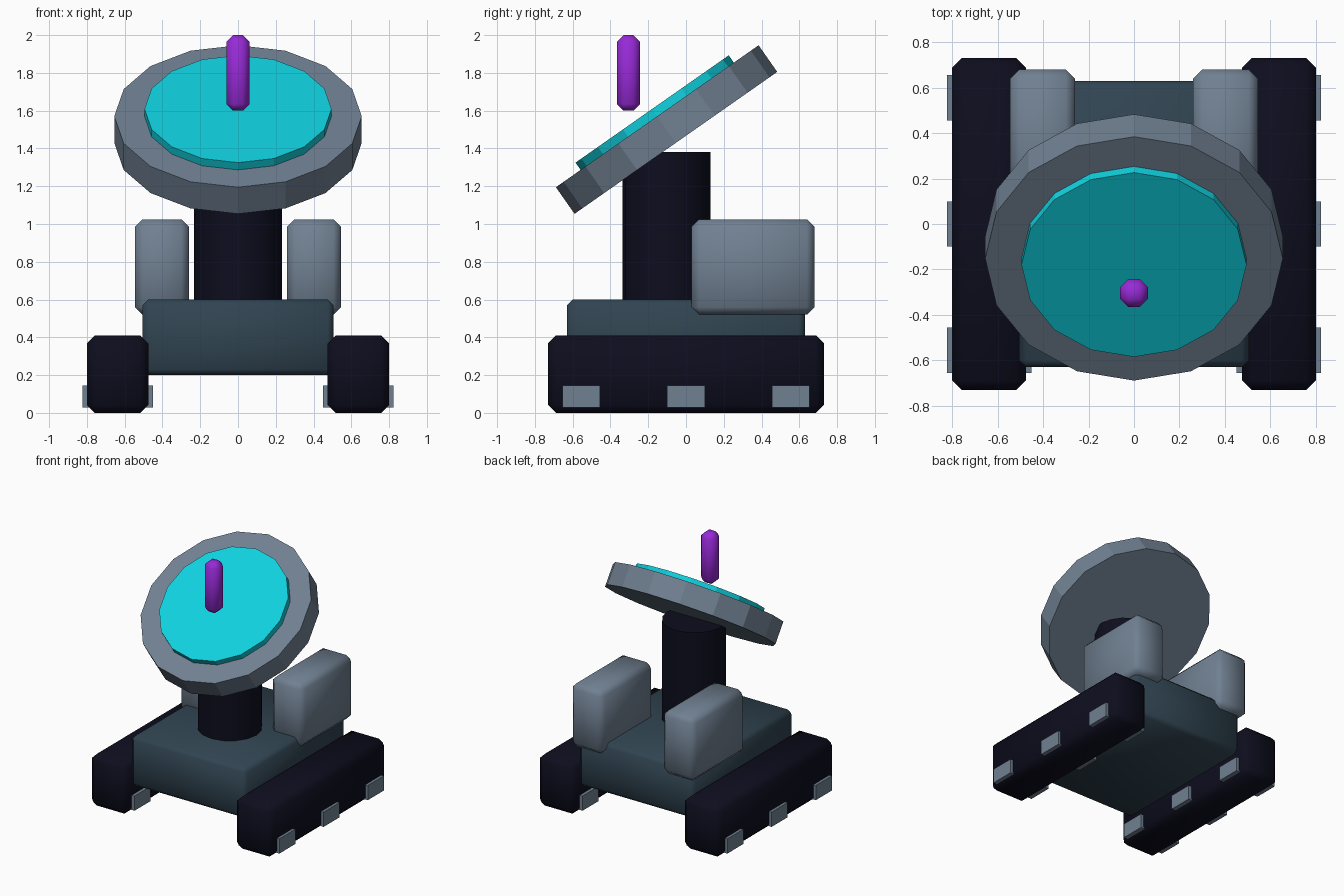
import bpy, math
from mathutils import Matrix

if "Cube" in bpy.data.objects:
    bpy.data.objects.remove(bpy.data.objects["Cube"])


def material(name, rgb):
    m = bpy.data.materials.new(name)
    m.diffuse_color = (*rgb, 1)
    m.use_nodes = True
    m.node_tree.nodes["Principled BSDF"].inputs["Base Color"].default_value = m.diffuse_color
    return m


GREY = material("slate grey", (0.162, 0.216, 0.285))
BODY = material("dark blue grey", (0.03, 0.058, 0.083))
DARK = material("near black navy", (0.004, 0.004, 0.013))
CYAN = material("bright cyan", (0.005, 0.64, 0.74))
PURPLE = material("violet", (0.31, 0.023, 0.68))


def box(name, mat, x, y, z, bevel=0.0):
    """Box given by its (min, max) on each axis, with an optional soft chamfer."""
    spans = (x, y, z)
    bpy.ops.mesh.primitive_cube_add(size=1, location=[sum(s) / 2 for s in spans])
    ob = bpy.context.object
    ob.name = name
    ob.data.transform(Matrix.Diagonal([s[1] - s[0] for s in spans] + [1]))
    ob.data.materials.append(mat)
    if bevel:
        mod = ob.modifiers.new("chamfer", 'BEVEL')
        mod.width = bevel
        mod.segments = 1
        bpy.ops.object.shade_smooth()
    return ob


def disc(name, mat, radius, low, high, origin, tilt=0.0):
    """16-sided cylinder spanning low..high along its own tilted axis."""
    bpy.ops.mesh.primitive_cylinder_add(vertices=16, radius=radius, depth=high - low,
                                        location=origin, rotation=(tilt, 0, 0))
    ob = bpy.context.object
    ob.name = name
    ob.data.transform(Matrix.Translation((0, 0, (low + high) / 2)))
    ob.data.materials.append(mat)
    return ob


# Hull
box("hull", BODY, (-0.505, 0.505), (-0.63, 0.63), (0.2, 0.6), 0.03)

# Tracks, track pads and side pods on both sides
for side, s in (("left", -1), ("right", 1)):
    def span(a, b):
        return tuple(sorted((s * a, s * b)))
    box(side + "_track", DARK, span(0.475, 0.8), (-0.73, 0.73), (0, 0.41), 0.042)
    box(side + "_pod", GREY, span(0.26, 0.545), (0.03, 0.68), (0.52, 1.025), 0.04)
    for i, y in enumerate((-0.555, 0, 0.555)):
        box(f"{side}_track_pad_{i + 1}", GREY, span(0.45, 0.822),
            (y - 0.1, y + 0.1), (0.028, 0.145))

# Pedestal column
disc("column", DARK, 0.234, 0.58, 1.38, (0, -0.103, 0))
bpy.ops.object.shade_smooth_by_angle(angle=math.radians(30))

# Tilted dish with raised face plate
centre, tilt = (0, -0.103, 1.5), math.radians(35)
disc("dish", GREY, 0.655, -0.086, 0.086, centre, tilt)
disc("dish_face", CYAN, 0.495, 0.07, 0.133, centre, tilt)

# Floating emitter rod
box("emitter", PURPLE, (-0.061, 0.061), (-0.365, -0.243), (1.6, 2.0), 0.035)
